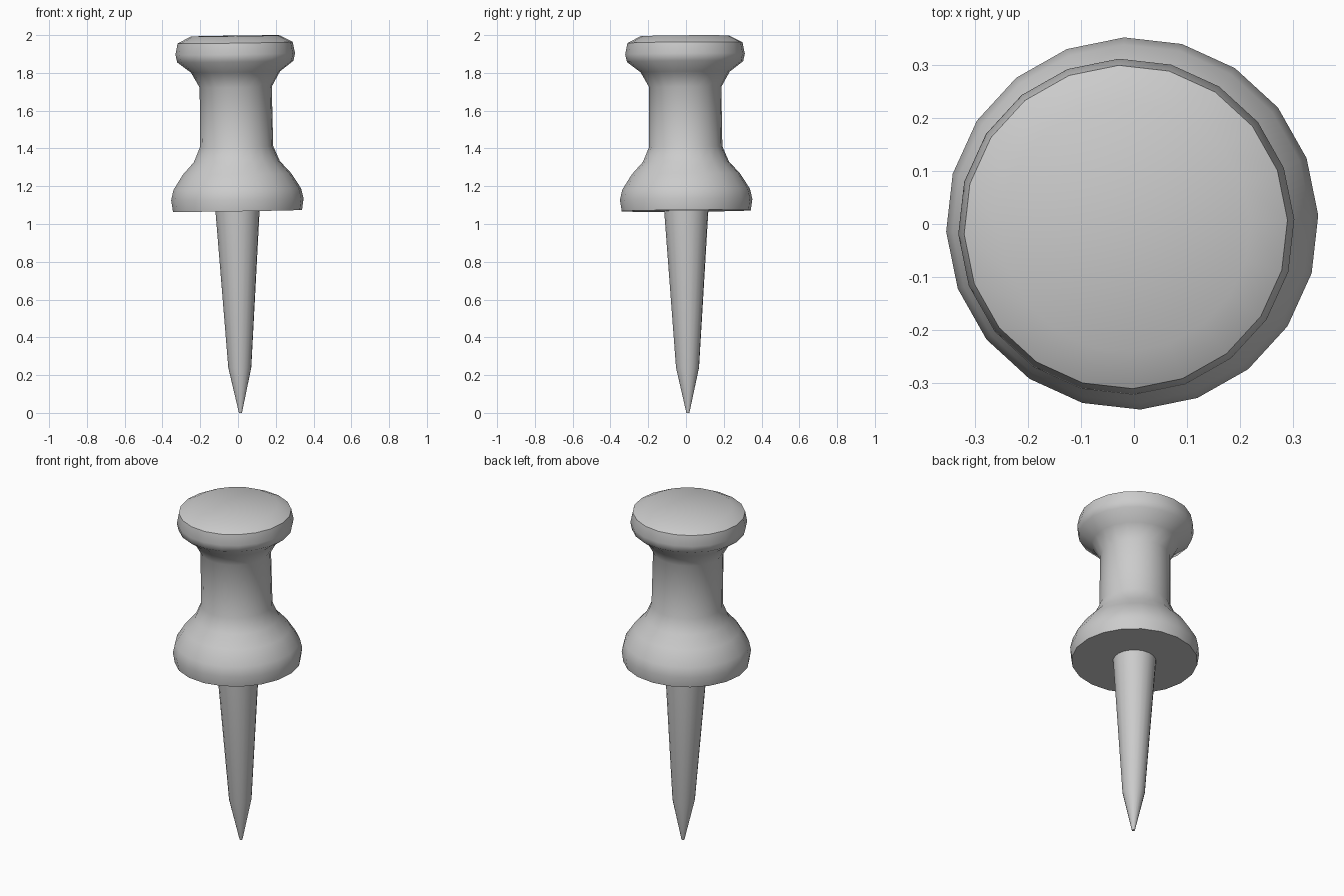
import bpy, bmesh, math
from mathutils import Matrix

if "Cube" in bpy.data.objects:
    bpy.data.objects.remove(bpy.data.objects["Cube"])

SIDES = 20
PHASE = math.radians(2.5)

# The pin leans very slightly off vertical
LEAN = (Matrix.Translation((0.013, 0.010, 0.0))
        @ Matrix.Rotation(-0.0145, 4, 'Y') @ Matrix.Rotation(0.008, 4, 'X'))


def lathe(name, profile, angle):
    """Closed solid of revolution from (radius, height) pairs, bottom to top."""
    bm = bmesh.new()
    rings = []
    for r, z in profile:
        rings.append([bm.verts.new((r * math.cos(PHASE + i * math.tau / SIDES),
                                    r * math.sin(PHASE + i * math.tau / SIDES), z))
                      for i in range(SIDES)])
    for a, b in zip(rings, rings[1:]):
        for i in range(SIDES):
            j = (i + 1) % SIDES
            bm.faces.new((a[i], a[j], b[j], b[i]))
    bm.faces.new(rings[0][::-1])
    bm.faces.new(rings[-1])
    bm.transform(LEAN)
    bmesh.ops.recalc_face_normals(bm, faces=bm.faces)
    mesh = bpy.data.meshes.new(name)
    bm.to_mesh(mesh)
    bm.free()
    ob = bpy.data.objects.new(name, mesh)
    bpy.context.collection.objects.link(ob)
    bpy.ops.object.select_all(action='DESELECT')
    bpy.context.view_layer.objects.active = ob
    ob.select_set(True)
    bpy.ops.object.shade_smooth_by_angle(angle=math.radians(angle))
    return ob


# Spool-shaped handle: flange, neck and rounded head
lathe("handle", [
    (0.342, 1.07), (0.351, 1.13), (0.338, 1.185), (0.287, 1.265),
    (0.228, 1.33), (0.194, 1.41), (0.191, 1.725), (0.236, 1.805),
    (0.308, 1.86), (0.317, 1.90), (0.305, 1.96), (0.235, 1.996),
    (0.005, 1.998)], 49)

# Tapered needle, starting just inside the handle
lathe("needle", [(0.008, 0.0), (0.061, 0.24), (0.117, 1.07), (0.118, 1.09)], 49)
